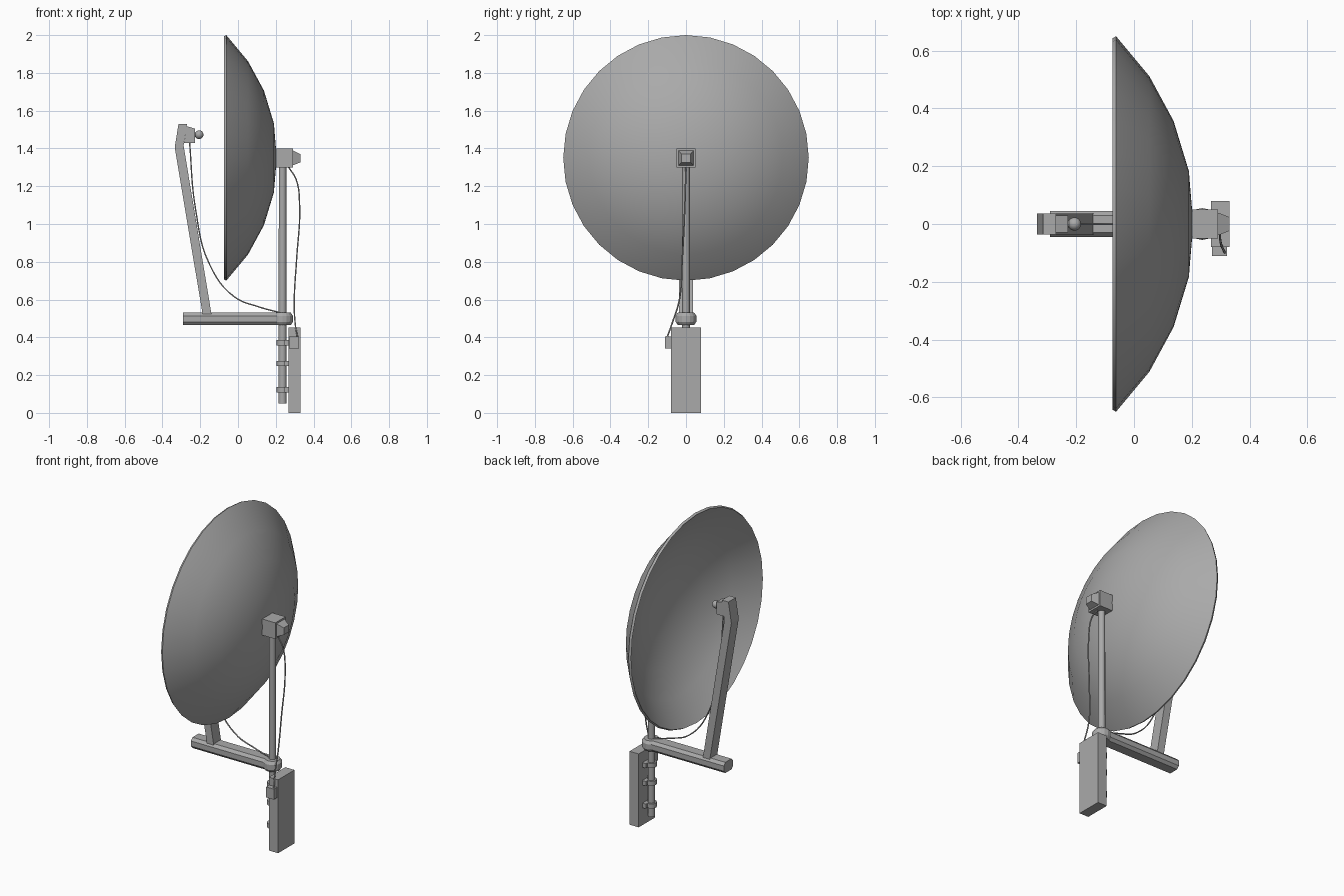
import bpy, bmesh, math
from mathutils import Vector

if "Cube" in bpy.data.objects:
    bpy.data.objects.remove(bpy.data.objects["Cube"])

GREY = bpy.data.materials.new("metal grey")
GREY.diffuse_color = (0.4, 0.4, 0.4, 1)
GREY.use_nodes = True
GREY.node_tree.nodes["Principled BSDF"].inputs["Base Color"].default_value = GREY.diffuse_color


def finish(name, bm, smooth=False):
    bmesh.ops.recalc_face_normals(bm, faces=bm.faces)
    me = bpy.data.meshes.new(name)
    bm.to_mesh(me)
    bm.free()
    me.materials.append(GREY)
    ob = bpy.data.objects.new(name, me)
    bpy.context.collection.objects.link(ob)
    if smooth:
        bpy.ops.object.select_all(action='DESELECT')
        ob.select_set(True)
        bpy.context.view_layer.objects.active = ob
        bpy.ops.object.shade_smooth_by_angle(angle=math.radians(35))
    return ob


def loft(name, rings, smooth=False):
    """Skin a list of equal-length closed rings and cap both ends."""
    bm = bmesh.new()
    vs = [[bm.verts.new(p) for p in r] for r in rings]
    n = len(vs[0])
    for a, b in zip(vs, vs[1:]):
        for i in range(n):
            j = (i + 1) % n
            bm.faces.new((a[i], a[j], b[j], b[i]))
    bm.faces.new(vs[0])
    bm.faces.new(vs[-1])
    return finish(name, bm, smooth)


def ring_z(x, y, z, r, n):
    return [(x + r * math.cos(2 * math.pi * i / n), y + r * math.sin(2 * math.pi * i / n), z)
            for i in range(n)]


def ring_x(x, z, r, n):
    return [(x, r * math.sin(2 * math.pi * i / n), z + r * math.cos(2 * math.pi * i / n))
            for i in range(n)]


def rect_x(x, y, z0, z1):
    return [(x, -y, z0), (x, y, z0), (x, y, z1), (x, -y, z1)]


def box(name, x0, x1, y0, y1, z0, z1):
    return loft(name, [[(x, y0, z0), (x, y1, z0), (x, y1, z1), (x, y0, z1)] for x in (x0, x1)])


def plate(name, outline, y):
    return loft(name, [[(x, s * y, z) for x, z in outline] for s in (-1, 1)])


def cable(name, points, r=0.004):
    cu = bpy.data.curves.new(name, 'CURVE')
    cu.dimensions = '3D'
    cu.bevel_depth = r
    cu.bevel_resolution = 1
    cu.resolution_u = 6
    sp = cu.splines.new('BEZIER')
    sp.bezier_points.add(len(points) - 1)
    for bp, p in zip(sp.bezier_points, points):
        bp.co = p
        bp.handle_left_type = bp.handle_right_type = 'AUTO'
    cu.materials.append(GREY)
    bpy.context.collection.objects.link(bpy.data.objects.new(name, cu))


# Dish: thin shell, outer profile then inner profile, turned about the x axis
DZ, MX, SEG = 1.35, 0.236, 32
outer = [(0.205, 0), (0.19, 0.183), (0.137, 0.357), (0.053, 0.512), (-0.062, 0.65)]
inner = [(-0.075, 0.643), (0.041, 0.505), (0.125, 0.352), (0.177, 0.18), (0.193, 0)]
bm = bmesh.new()
prev = None
for x, r in outer + inner:
    cur = [bm.verts.new(p) for p in (ring_x(x, DZ, r, SEG) if r else [(x, 0, DZ)])]
    if prev:
        for i in range(SEG):
            j = (i + 1) % SEG
            if len(prev) == 1:
                bm.faces.new((prev[0], cur[i], cur[j]))
            elif len(cur) == 1:
                bm.faces.new((prev[i], prev[j], cur[0]))
            else:
                bm.faces.new((prev[i], prev[j], cur[j], cur[i]))
    prev = cur
finish("dish", bm, True)

# Mast, collar and the block holding the dish
loft("mast", [ring_z(MX, 0, 0.05, 0.021, 12), ring_z(MX, 0, 1.31, 0.02, 12)], True)
loft("collar", [ring_z(MX, 0, z, r, 16) for z, r in
                ((0.465, 0.043), (0.482, 0.055), (0.514, 0.055), (0.531, 0.043))])
box("dish_mount", 0.2, 0.29, -0.05, 0.05, 1.3, 1.4)
loft("mount_cap", [rect_x(0.289, 0.04, 1.31, 1.39), rect_x(0.33, 0.024, 1.326, 1.37)])

# Base beam with chamfered section
section = [(-0.03, 0.465), (0.03, 0.465), (0.045, 0.482), (0.045, 0.514),
           (0.03, 0.531), (-0.03, 0.531), (-0.045, 0.514), (-0.045, 0.482)]
loft("base_beam", [[(x, y, z) for y, z in section] for x in (-0.29, MX)])

# Bent feed arm, receiver block, neck and ball
plate("feed_arm", [(-0.187, 0.52), (-0.14, 0.52), (-0.288, 1.415), (-0.27, 1.53),
                   (-0.315, 1.53), (-0.335, 1.405)], 0.036)
plate("receiver_block", [(-0.285, 1.43), (-0.228, 1.43), (-0.228, 1.505), (-0.272, 1.518)], 0.03)
loft("receiver_neck", [ring_x(-0.23, 1.473, 0.012, 10), ring_x(-0.205, 1.473, 0.012, 10)], True)
bm = bmesh.new()
bmesh.ops.create_uvsphere(bm, u_segments=16, v_segments=10, radius=0.023)
bmesh.ops.translate(bm, verts=bm.verts, vec=Vector((-0.206, 0, 1.473)))
finish("receiver_ball", bm, True)

# Electronics box, side plug and mast clamps
box("electronics_box", 0.267, 0.33, -0.08, 0.08, 0, 0.453)
box("side_plug", 0.27, 0.322, -0.11, -0.075, 0.34, 0.405)
for k, z in enumerate((0.122, 0.262, 0.372)):
    loft(f"clamp_ring_{k}", [ring_z(MX, 0, z + s * 0.014, 0.031, 12) for s in (-1, 1)], True)
    box(f"clamp_plate_{k}", 0.243, 0.268, -0.045, 0.045, z - 0.014, z + 0.014)

# Loose cables
cable("feed_cable", [(-0.257, 0, 1.44), (-0.225, 0, 1.08), (-0.15, 0, 0.785),
                     (-0.02, 0, 0.615), (0.115, 0, 0.56), (0.225, 0, 0.53)])
cable("mast_cable", [(0.265, 0, 1.305), (0.308, -0.002, 1.235), (0.326, -0.006, 1.1),
                     (0.31, -0.02, 0.81), (0.298, -0.035, 0.6), (0.303, -0.075, 0.47),
                     (0.315, -0.1, 0.4)])
